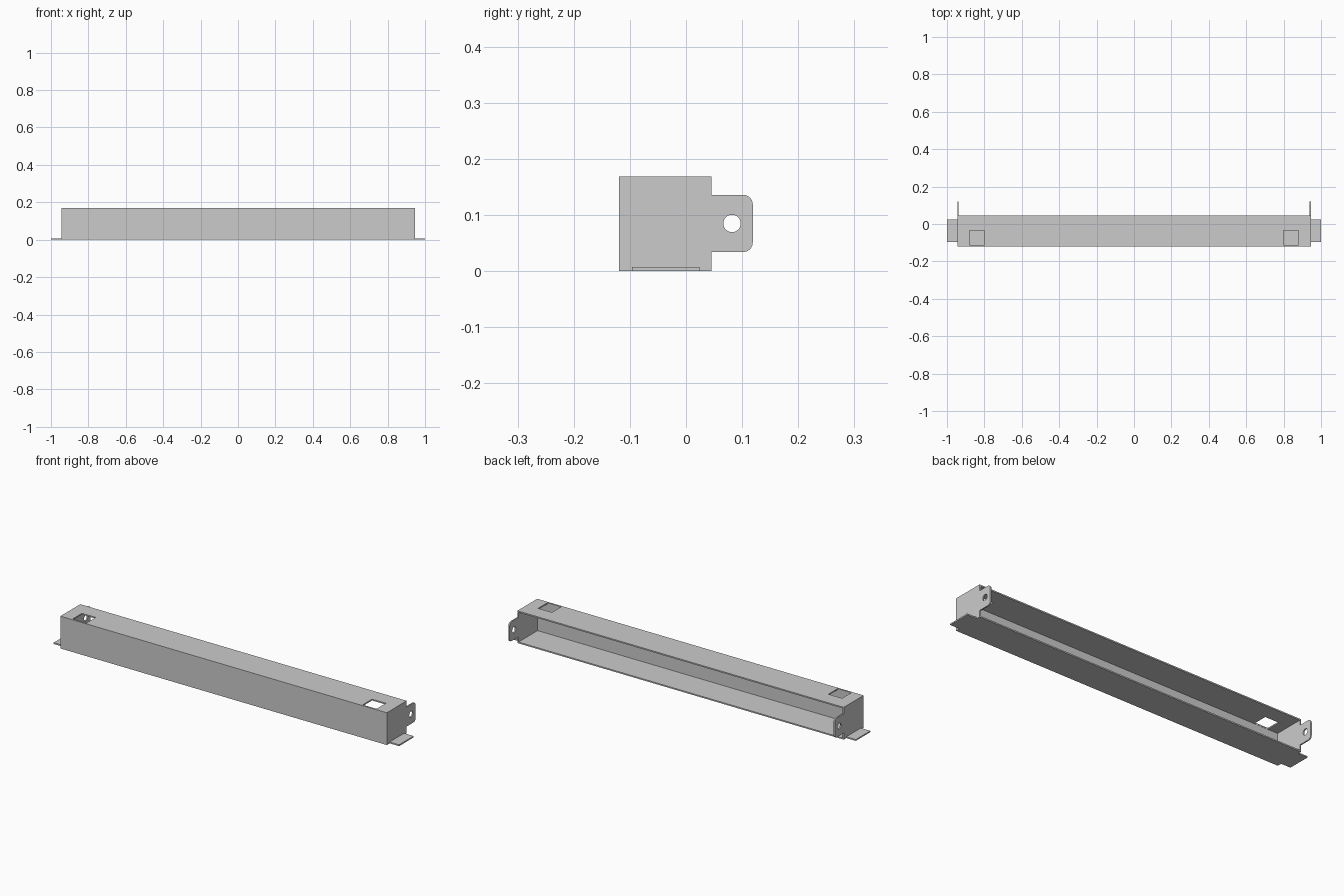
import bpy, bmesh, math
from mathutils import Matrix

if "Cube" in bpy.data.objects:
    bpy.data.objects.remove(bpy.data.objects["Cube"])

T = 0.007                      # sheet thickness
XE = 0.945                     # outer face of the end plates
Y0, Y1, H = -0.119, 0.045, 0.169


def rect(u0, u1, v0, v1):
    return [(u0, v0), (u1, v0), (u1, v1), (u0, v1)]


def arc(cu, cv, r, a0, a1, n):
    return [(cu + r * math.cos(math.radians(a0 + (a1 - a0) * i / n)),
             cv + r * math.sin(math.radians(a0 + (a1 - a0) * i / n))) for i in range(n + 1)]


def plate(name, loops, place, offset):
    """Fill an outline with optional holes, place it in 3D, thicken along offset."""
    bm = bmesh.new()
    edges = []
    for loop in loops:
        vs = [bm.verts.new((u, v, 0)) for u, v in loop]
        edges += [bm.edges.new((vs[i], vs[(i + 1) % len(vs)])) for i in range(len(vs))]
    bmesh.ops.triangle_fill(bm, edges=edges, use_beauty=True, use_dissolve=False)
    for v in bm.verts:
        v.co = place(v.co.x, v.co.y)
    ext = bmesh.ops.extrude_face_region(bm, geom=bm.faces[:], use_keep_orig=True)
    bmesh.ops.translate(bm, vec=offset,
                        verts=[g for g in ext["geom"] if isinstance(g, bmesh.types.BMVert)])
    bmesh.ops.recalc_face_normals(bm, faces=bm.faces[:])
    me = bpy.data.meshes.new(name)
    bm.to_mesh(me)
    bm.free()
    ob = bpy.data.objects.new(name, me)
    bpy.context.collection.objects.link(ob)
    return ob


# Channel: front wall, top with two square openings, bottom with end tabs
XI = XE - T
plate("front_wall", [rect(-XI, XI, 0, H)], lambda u, v: (u, Y0, v), (0, T, 0))
plate("top_flange", [rect(-XI, XI, Y0 + T, Y1),
                     rect(0.80, 0.88, -0.111, -0.034),
                     rect(-0.88, -0.80, -0.111, -0.034)],
      lambda u, v: (u, v, H - T), (0, 0, T))
plate("bottom_flange", [rect(-XI, XI, Y0 + T, Y1)], lambda u, v: (u, v, 0), (0, 0, T))

# End plates with a rounded rear ear and bolt hole, plus foot tabs
ear = ([(Y0, 0), (Y1, 0), (Y1, 0.034)]
       + arc(0.102, 0.051, 0.017, -90, 0, 6)
       + arc(0.102, 0.119, 0.017, 0, 90, 6)
       + [(Y1, 0.136), (Y1, H), (Y0, H)])
hole = arc(0.082, 0.085, 0.0155, 0, 360, 32)[:-1]
for side, s in (("left", -1), ("right", 1)):
    plate(side + "_end_plate", [ear, hole],
          lambda u, v: (s * XE, u, v), (-s * T, 0, 0))
    plate(side + "_foot_tab", [rect(XE, 1.0, -0.096, 0.024)],
          lambda u, v: (s * u, v, 0), (0, 0, T))
